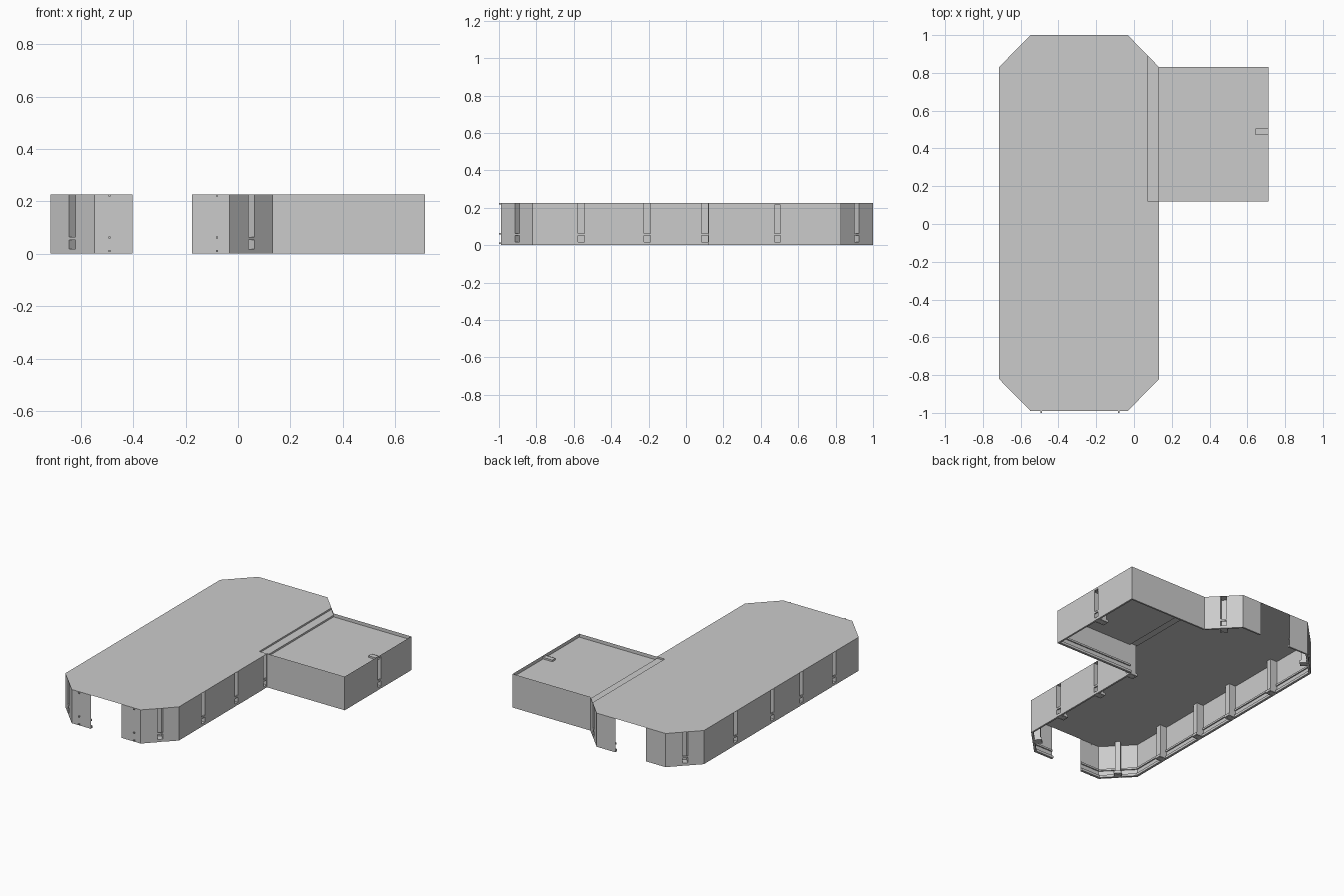
import bpy
from mathutils import Vector

if "Cube" in bpy.data.objects:
    bpy.data.objects.remove(bpy.data.objects["Cube"])

H = 0.227          # wall height
SLOT = 0.034       # pillar width


def add_mesh(name, quads):
    """One object from a list of polygons given by their corner points."""
    verts, faces = [], []
    for q in quads:
        faces.append(list(range(len(verts), len(verts) + len(q))))
        verts += [tuple(p) for p in q]
    me = bpy.data.meshes.new(name)
    me.from_pydata(verts, [], faces)
    ob = bpy.data.objects.new(name, me)
    bpy.context.collection.objects.link(ob)
    return ob


def upright(a, b, z0, z1):
    return [(a.x, a.y, z0), (b.x, b.y, z0), (b.x, b.y, z1), (a.x, a.y, z1)]


def flat(points, z):
    return [(x, y, z) for x, y in points]


def prism(plan, z0, z1):
    """Closed box standing on a plan outline."""
    n = len(plan)
    sides = [upright(plan[i], plan[(i + 1) % n], z0, z1) for i in range(n)]
    return sides + [flat(plan[::-1], z0), flat(plan, z1)]


def strip(a, b, depth, z0, z1):
    """Box along a wall line, reaching inward by depth."""
    d = (b - a).normalized()
    n = Vector((-d.y, d.x)) * depth
    return prism([a, b, b + n, a + n], z0, z1)


def wall(name, p, q, slots=(), top=H, depth=0.05):
    """Thin wall with inward hollow pillars at fractions of its length, plus trim."""
    a, b = Vector(p), Vector(q)
    d = (b - a).normalized()
    n = Vector((-d.y, d.x))
    panels, pillars, feet = [], [], []
    start = a
    for t in slots:
        c = a.lerp(b, t)
        s0, s1 = c - d * SLOT / 2, c + d * SLOT / 2
        panels.append(upright(start, s0, 0, H))
        if top < H:
            panels.append(upright(s0, s1, top, H))
        i0, i1 = s0 + n * depth, s1 + n * depth
        pillars += [upright(s0, i0, 0, top), upright(i0, i1, 0, top),
                    upright(i1, s1, 0, top), flat([s0, s1, i1, i0], top - 0.001)]
        feet += strip(s0 - d * 0.006, s1 + d * 0.006, depth + 0.008, 0.001, 0.018)
        start = s1
    panels.append(upright(start, b, 0, H))
    add_mesh(name, panels)
    add_mesh(name + "_skirting", strip(a, b, 0.014, 0.002, 0.018))
    add_mesh(name + "_rail", strip(a, b, 0.008, 0.052, 0.064))
    if pillars:
        add_mesh(name + "_pillars", pillars)
        add_mesh(name + "_pillar_feet", feet)


# Plan dimensions
L, R, E = -0.715, 0.133, 0.713        # hall left, hall right, wing end
XL, XR = -0.548, -0.033               # chamfer ends in x
F, B, YF, YB = -0.99, 1.0, -0.82, 0.83
W0 = 0.12                             # wing front
D0, D1 = -0.403, -0.175               # doorway

# Walls, counter-clockwise
wall("front_wall_left", (XL, F), (D0, F))
wall("front_wall_right", (D1, F), (XR, F))
wall("front_right_corner", (XR, F), (R, YF), [0.51])
wall("hall_right_wall", (R, YF), (R, W0), [0.277, 0.652, 0.978])
wall("wing_front_wall", (R, W0), (E, W0))
wall("wing_end_wall", (E, W0), (E, YB), [0.52], top=0.215, depth=0.07)
wall("wing_back_wall", (E, YB), (R, YB))
wall("back_right_corner", (R, YB), (XR, B), [0.49])
wall("back_wall_right", (XR, B), (D1, B))
wall("back_wall_left", (D0, B), (XL, B))
wall("back_left_corner", (XL, B), (L, YB), [0.51])
wall("hall_left_wall", (L, YB), (L, YF), [0.206, 0.444, 0.63, 0.842])
wall("front_left_corner", (L, YF), (XL, F), [0.49])

# Ceilings: high hall, sunken strip and lower wing, joined by small steps
S, ZS, ZW = 0.075, 0.216, 0.204
YS = YB + (B - YB) * (R - S) / (R - XR)
add_mesh("hall_ceiling", [flat([(XL, F), (XR, F), (R, YF), (R, W0), (S, W0), (S, YS),
                                (XR, B), (XL, B), (L, YB), (L, YF)], H)])
add_mesh("passage_ceiling", [flat([(S, W0), (R, W0), (R, YB), (S, YS)], ZS)])
add_mesh("wing_ceiling", [flat([(R, W0), (E, W0), (E, YB), (R, YB)], ZW)])
V = Vector
add_mesh("ceiling_steps", [upright(V((S, W0)), V((S, YS)), ZS, H),
                           upright(V((R, W0)), V((R, YB)), ZW, ZS),
                           upright(V((S, W0)), V((R, W0)), ZS, H)])

# Small fixing pegs on the front wall
pegs = []
for x in (-0.49, -0.08):
    for z in (0.01, 0.062, 0.222):
        pegs += strip(V((x - 0.004, -1.0)), V((x + 0.004, -1.0)), 0.012, z - 0.004, z + 0.004)
add_mesh("front_pegs", pegs)
